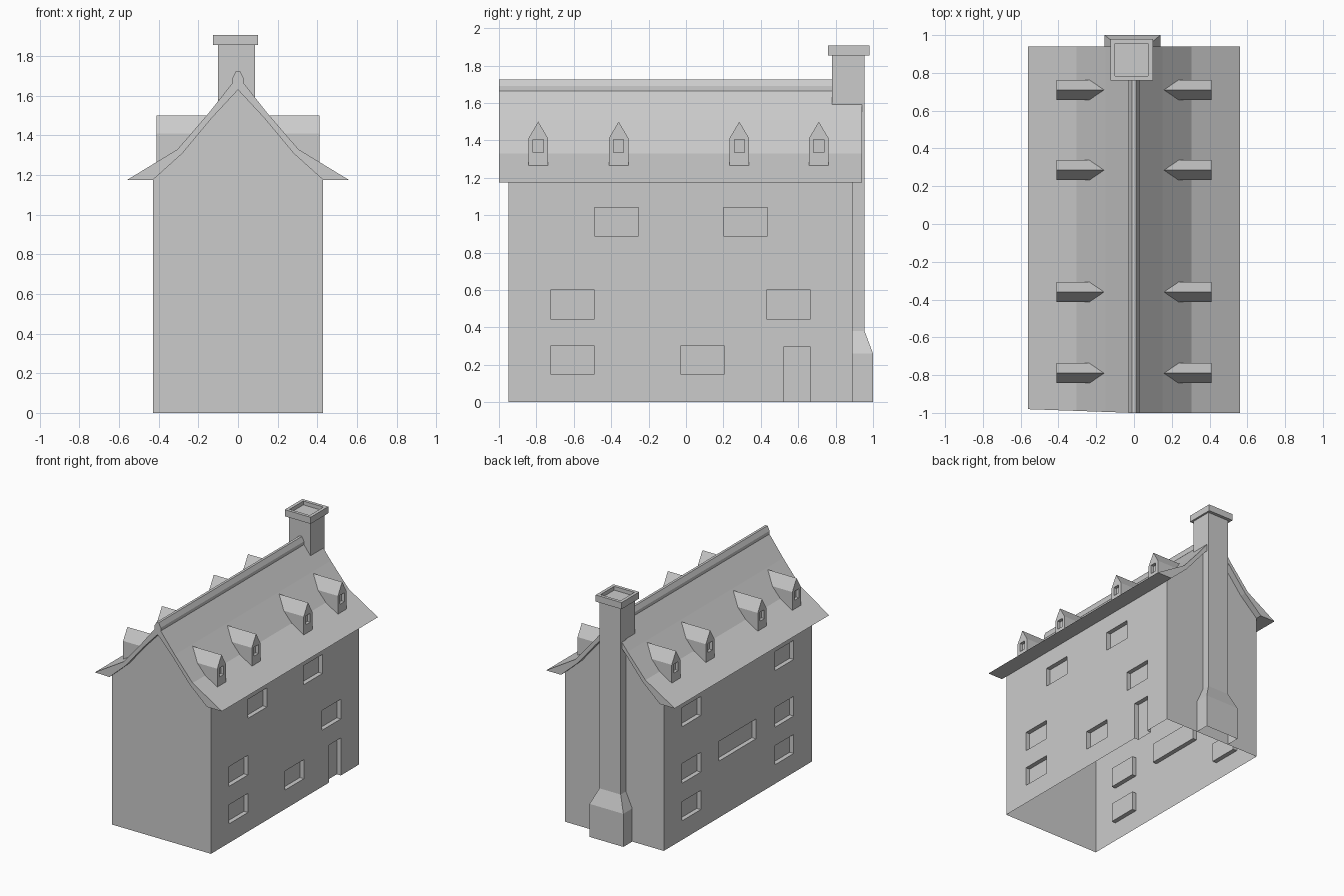
import bpy, bmesh
from mathutils import Vector

cube = bpy.data.objects.get("Cube")
if cube:
    bpy.data.objects.remove(cube, do_unlink=True)

GREY = (0.6, 0.6, 0.6, 1.0)
stone = bpy.data.materials.new("plain_grey")
stone.use_nodes = True
stone.diffuse_color = GREY
stone.node_tree.nodes["Principled BSDF"].inputs["Base Color"].default_value = GREY


def finish(name, bm):
    bmesh.ops.recalc_face_normals(bm, faces=bm.faces[:])
    mesh = bpy.data.meshes.new(name)
    bm.to_mesh(mesh)
    bm.free()
    mesh.materials.append(stone)
    obj = bpy.data.objects.new(name, mesh)
    bpy.context.collection.objects.link(obj)
    return obj


def skin(bm, loops):
    """Join consecutive rings of vertices with quads."""
    for a, b in zip(loops, loops[1:]):
        n = len(a)
        for i in range(n):
            j = (i + 1) % n
            bm.faces.new((a[i], a[j], b[j], b[i]))


def prism(name, profile, front, back):
    """Extrude an x-z profile along y between two end functions of x."""
    bm = bmesh.new()
    ends = [[bm.verts.new((x, f(x), z)) for x, z in profile] for f in (front, back)]
    skin(bm, ends)
    for ring in ends:
        bm.faces.new(ring)
    return finish(name, bm)


def add_box(bm, x0, x1, y0, y1, z0, z1):
    low, high = [[bm.verts.new((x, y, z)) for x, y in
                  ((x0, y0), (x1, y0), (x1, y1), (x0, y1))] for z in (z0, z1)]
    skin(bm, [low, high])
    bm.faces.new(low)
    bm.faces.new(high)


def cut(obj, boxes):
    """Carve recesses and keep the result as plain mesh."""
    bm = bmesh.new()
    for b in boxes:
        add_box(bm, *b)
    cutter = finish("recess_cutter", bm)
    cutter.hide_render = True
    mod = obj.modifiers.new("recesses", 'BOOLEAN')
    mod.operation = 'DIFFERENCE'
    mod.solver = 'EXACT'
    mod.object = cutter
    dg = bpy.context.evaluated_depsgraph_get()
    mesh = bpy.data.meshes.new_from_object(obj.evaluated_get(dg))
    obj.modifiers.clear()
    obj.data = mesh
    bpy.data.objects.remove(cutter, do_unlink=True)


def drop_faces(obj, rule):
    bm = bmesh.new()
    bm.from_mesh(obj.data)
    bm.normal_update()
    gone = [f for f in bm.faces if rule(f.normal, f.calc_center_median())]
    bmesh.ops.delete(bm, geom=gone, context='FACES')
    bm.to_mesh(obj.data)
    bm.free()


def mirrored(half):
    """Complete a right-hand profile whose last point is on the axis."""
    return half + [(-x, z) for x, z in reversed(half) if x > 0]


# Roof curves
outer = [(0.56, 1.175), (0.305, 1.33), (0.15, 1.51), (0, 1.70)]
inner = [(0.43, 1.175), (0.28, 1.31), (0.13, 1.49), (0, 1.63)]

# Walls: open shell with recessed windows and a door
WALL = 0.43
walls = prism("walls", [(WALL, 0)] + mirrored(inner) + [(-WALL, 0)],
              lambda x: -0.95, lambda x: 0.89)
low, mid, top = (0.15, 0.30), (0.445, 0.60), (0.89, 1.04)
front_col, back_col = (-0.725, -0.49), (0.43, 0.665)
right_openings = [(front_col, low), (front_col, mid), (back_col, mid),
                  ((-0.03, 0.205), low), ((-0.49, -0.255), top),
                  ((0.20, 0.435), top), ((0.52, 0.665), (-0.1, 0.295))]
left_openings = [(c, r) for c in (front_col, back_col) for r in (low, mid, top)]
left_openings.append(((-0.255, 0.205), mid))
DEPTH = 0.035
boxes = [(WALL - DEPTH, WALL + 0.1, *y, *z) for y, z in right_openings]
boxes += [(-WALL - 0.1, -WALL + DEPTH, *y, *z) for y, z in left_openings]
cut(walls, boxes)
drop_faces(walls, lambda n, c: (n.z < -0.9 and c.z < 0.01) or (n.z > 0.1 and c.z > 1.17))

# Roof: flared slab with a flat eave underside
prism("roof", mirrored(outer) + list(reversed(mirrored(inner))),
      lambda x: -1 + 0.035 * max(0, -x), lambda x: 0.94)
prism("ridge_cap", mirrored([(0.028, 1.665), (0.028, 1.69), (0.01, 1.725)]),
      lambda x: -1.0, lambda x: 0.80)


def roof_x(z):
    for (xa, za), (xb, zb) in zip(outer, outer[1:]):
        if z <= zb:
            return xa + (xb - xa) * (z - za) / (zb - za)
    return 0


# Dormers: gabled prisms ending just under the roof surface
bm = bmesh.new()
panes = []
FACE, HALF = 0.41, 0.053
for yc in (-0.79, -0.36, 0.285, 0.71):
    levels = [1.262, 1.33, 1.41]
    side = [(yc - HALF, z) for z in levels]
    ring = side + [(yc, 1.50)] + [(2 * yc - y, z) for y, z in reversed(side)]
    front = [bm.verts.new((FACE, y, z)) for y, z in ring]
    back = [bm.verts.new((roof_x(z) - 0.012, y, z)) for y, z in ring]
    skin(bm, [front, back])
    bm.faces.new(front)
    for i in range(2):
        bm.faces.new((back[i], back[i + 1], back[5 - i], back[6 - i]))
    bm.faces.new(back[2:5])
    panes.append((FACE - 0.025, FACE + 0.1, yc - 0.027, yc + 0.027, 1.335, 1.405))
dormers = finish("dormers", bm)
cut(dormers, panes)
dormers.modifiers.new("other_side", 'MIRROR')

# Chimney stack: wide foot, tapered shoulder, shaft through the roof
bm = bmesh.new()
foot = (-0.155, 0.14, 0.89, 1.0)
shaft = (-0.10, 0.085, 0.89, 0.955)
upper = (-0.10, 0.085, 0.78, 0.955)
rings = []
for z, (x0, x1, y0, y1) in ((0, foot), (0.26, foot), (0.38, shaft),
                            (1.58, shaft), (1.58, upper), (1.86, upper)):
    rings.append([bm.verts.new((x, y, z)) for x, y in
                  ((x0, y0), (x1, y0), (x1, y1), (x0, y1))])
skin(bm, rings)
bm.faces.new(rings[0])
bm.faces.new(rings[-1])
# Remove zero-area strips made by the step behind the roof
bmesh.ops.dissolve_degenerate(bm, dist=0.0001, edges=bm.edges[:])
stack = finish("chimney_stack", bm)
drop_faces(stack, lambda n, c: (n.z < -0.9 and c.z < 0.01) or (n.y < -0.9 and c.z < 1.5))

# Chimney cap with a sunken flue
bm = bmesh.new()
add_box(bm, -0.125, 0.10, 0.76, 0.98, 1.855, 1.907)
bm.normal_update()
lid = max(bm.faces, key=lambda f: f.calc_center_median().z)
bmesh.ops.inset_region(bm, faces=[lid], thickness=0.035)
rim = bmesh.ops.extrude_face_region(bm, geom=[lid])
bmesh.ops.translate(bm, vec=Vector((0, 0, -0.03)),
                    verts=[v for v in rim["geom"] if isinstance(v, bmesh.types.BMVert)])
bmesh.ops.delete(bm, geom=[lid], context='FACES_ONLY')
finish("chimney_cap", bm)
